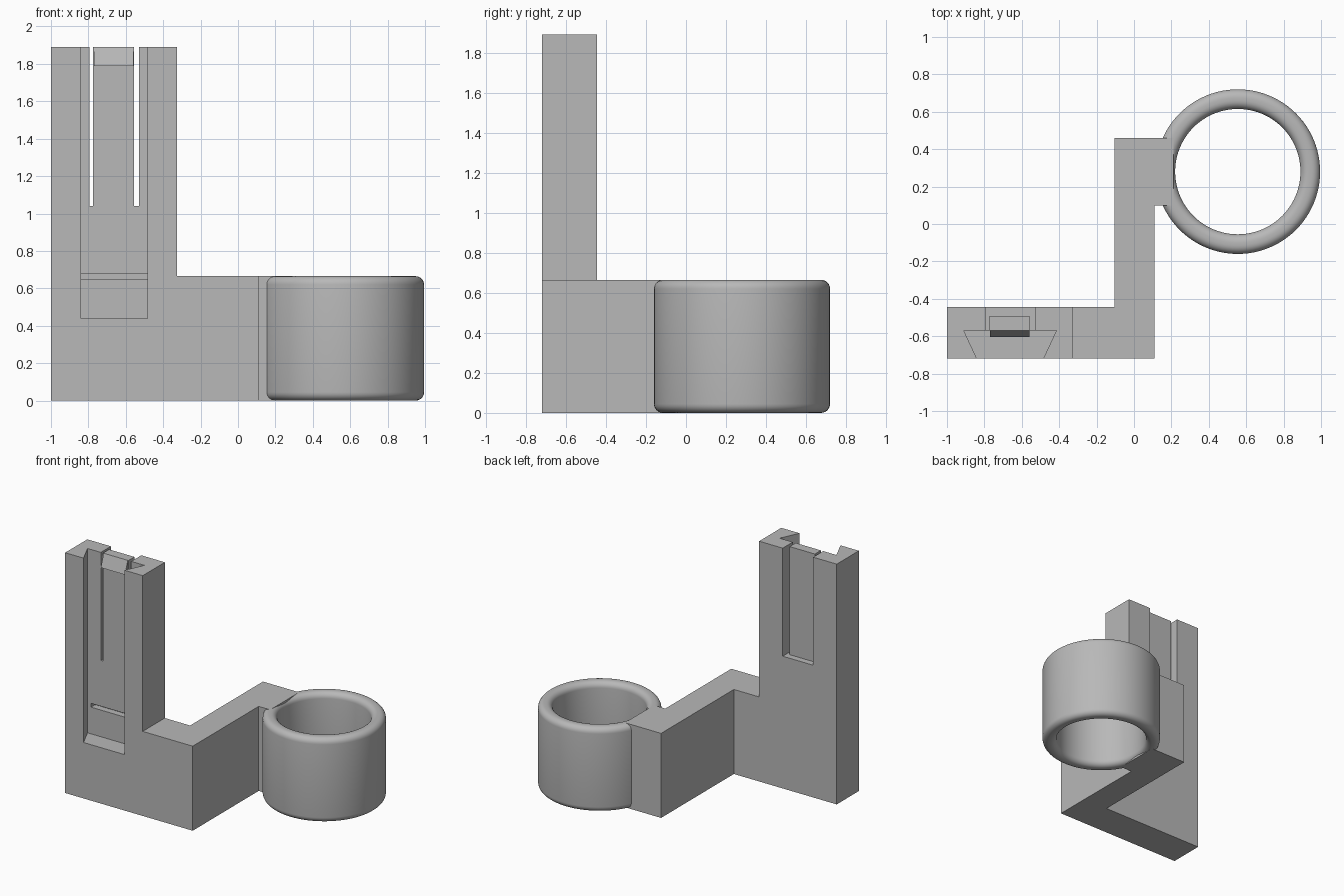
import bpy, bmesh, math
from mathutils import Vector

cube = bpy.data.objects.get("Cube")
if cube:
    bpy.data.objects.remove(cube, do_unlink=True)

grey = bpy.data.materials.new("plain grey")
grey.use_nodes = True
grey.diffuse_color = (0.48, 0.48, 0.48, 1)
grey.node_tree.nodes["Principled BSDF"].inputs["Base Color"].default_value = grey.diffuse_color


def make_object(name, bm):
    bmesh.ops.recalc_face_normals(bm, faces=bm.faces)
    mesh = bpy.data.meshes.new(name)
    bm.to_mesh(mesh)
    bm.free()
    mesh.materials.append(grey)
    obj = bpy.data.objects.new(name, mesh)
    bpy.context.collection.objects.link(obj)
    return obj


def prism(name, profile, axis, start, end):
    """Extrude a 2D profile along one axis; the profile uses the other two axes in order."""
    bm = bmesh.new()
    verts = []
    for point in profile:
        co = list(point)
        co.insert("xyz".index(axis), start)
        verts.append(bm.verts.new(co))
    face = bm.faces.new(verts)
    extruded = bmesh.ops.extrude_face_region(bm, geom=[face])["geom"]
    shift = Vector([end - start if a == axis else 0 for a in "xyz"])
    bmesh.ops.translate(bm, vec=shift, verts=[g for g in extruded if isinstance(g, bmesh.types.BMVert)])
    return make_object(name, bm)


def box(name, x0, x1, y0, y1, z0, z1):
    return prism(name, [(x0, y0), (x1, y0), (x1, y1), (x0, y1)], "z", z0, z1)


def select_only(obj):
    bpy.ops.object.select_all(action="DESELECT")
    obj.select_set(True)
    bpy.context.view_layer.objects.active = obj


def cut(target, cutter):
    cutter.hide_render = True
    mod = target.modifiers.new("cut", "BOOLEAN")
    mod.operation = "DIFFERENCE"
    mod.solver = "EXACT"
    mod.object = cutter
    select_only(target)
    bpy.ops.object.modifier_apply(modifier=mod.name)
    bpy.data.objects.remove(cutter, do_unlink=True)


FRONT, BACK, WALL = -0.72, -0.445, -0.57
LOW, TOP = 0.665, 1.89

# Upright plate with its low foot
plate = prism("upright_plate", [(-1, 0), (0.11, 0), (0.11, LOW), (-0.325, LOW), (-0.325, TOP), (-1, TOP)],
              "y", FRONT, BACK)

# Dovetail channel, open at the top and front (sides continue past the front face)
slope = 0.07 / (WALL - FRONT)
out = 0.05
channel = [(-0.84 + slope * out, FRONT - out), (-0.485 - slope * out, FRONT - out), (-0.415, WALL), (-0.91, WALL)]
cut(plate, prism("channel_cutter", channel, "z", 0.44, 2.0))

# Thin groove across the channel wall, and the window around the spring tongue
cut(plate, box("groove_cutter", -0.88, -0.445, WALL - 0.03, WALL + 0.05, 0.65, 0.68))
cut(plate, box("window_cutter", -0.795, -0.53, WALL - 0.03, BACK + 0.1, 1.04, 2.0))

# Spring tongue and its wedge-shaped catch
box("spring_tongue", -0.775, -0.555, WALL, -0.495, 1.04, TOP)
prism("tongue_catch", [(WALL, TOP), (-0.605, 1.79), (WALL, 1.79)], "x", -0.77, -0.56)

# Arm running back, with a tab that meets the ring
prism("arm", [(-0.105, BACK), (0.11, BACK), (0.11, 0.1), (0.21, 0.1), (0.21, 0.46), (-0.105, 0.46)],
      "z", 0, LOW)

# Ring with rounded rims, made by spinning a rounded rectangle
INNER, OUTER, ROUND = 0.335, 0.44, 0.045
corners = [(OUTER - ROUND, LOW - ROUND), (INNER + ROUND, LOW - ROUND), (INNER + ROUND, ROUND), (OUTER - ROUND, ROUND)]
bm = bmesh.new()
centre = Vector((0.555, 0.28, 0))
section = []
for i, (r, z) in enumerate(corners):
    for step in range(7):
        a = math.pi / 2 * (i + step / 6)
        section.append(bm.verts.new(centre + Vector((r + ROUND * math.cos(a), 0, z + ROUND * math.sin(a)))))
edges = [bm.edges.new((section[i - 1], section[i])) for i in range(len(section))]
bmesh.ops.spin(bm, geom=section + edges, cent=centre, axis=(0, 0, 1), angle=math.tau, steps=96, use_duplicate=False)
bmesh.ops.remove_doubles(bm, verts=bm.verts, dist=0.0005)
ring = make_object("ring", bm)
select_only(ring)
bpy.ops.object.shade_smooth_by_angle(angle=math.radians(35))
